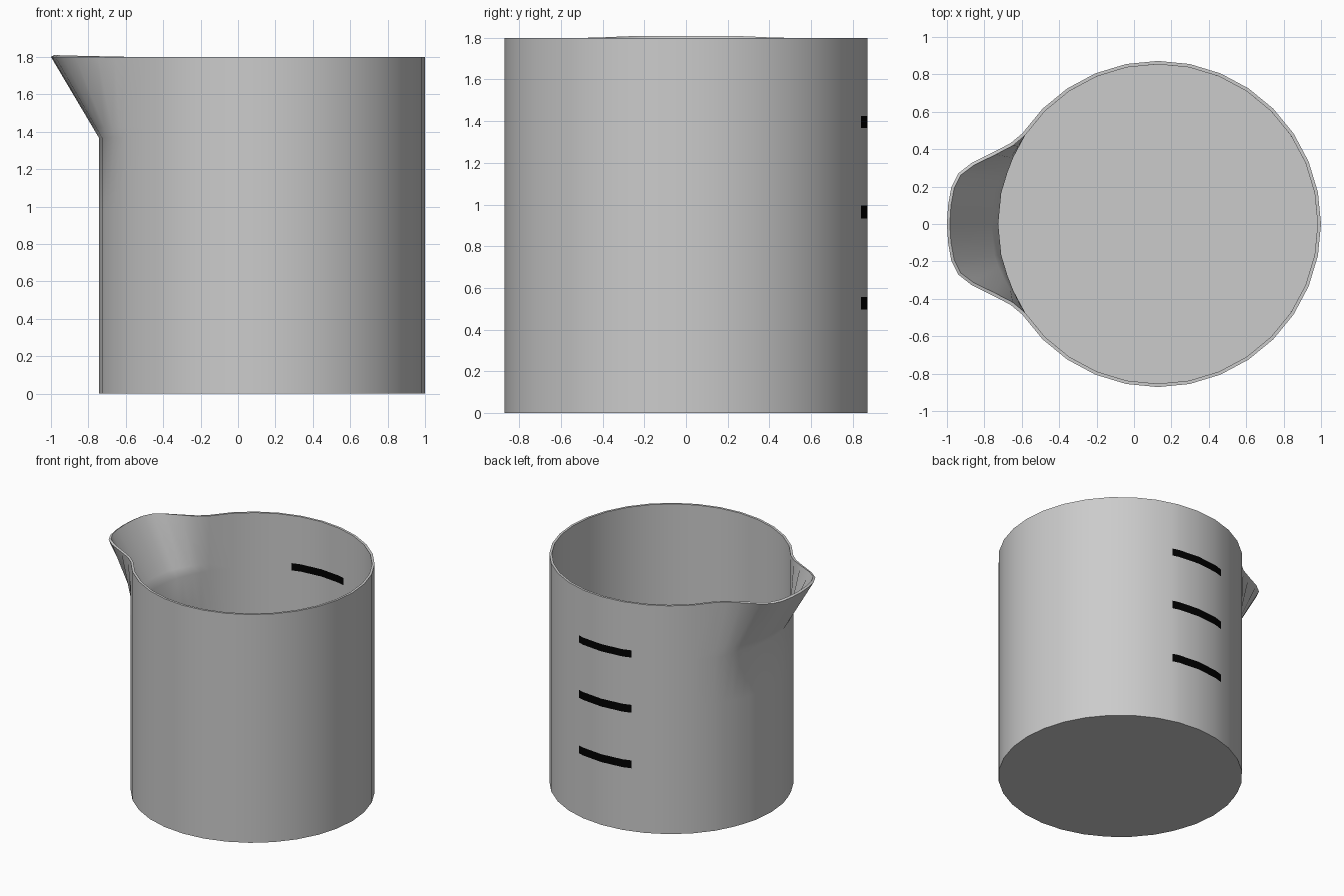
import bpy, bmesh, math
from mathutils import Vector

if "Cube" in bpy.data.objects:
    bpy.data.objects.remove(bpy.data.objects["Cube"])

CX, R, SIDES, WALL = 0.128, 0.872, 32, 0.018
ROWS = [0, 0.495, 0.557, 0.933, 0.995, 1.368, 1.425, 1.8]
SPOUT_ROW = 5              # row where the spout starts to flare
MARK_ROWS = (1, 3, 5)      # bands painted as measuring marks
MARK_K = (6.58, 9.3)       # mark ends, counted in sides from the spout

# Half of the spout lip: side position -> rim point
LIP = {0: (-1.0, 0), 0.5: (-0.994, 0.1), 1: (-0.977, 0.195), 1.35: (-0.94, 0.27),
       1.7: (-0.87, 0.325), 2.2: (-0.75, 0.385), 2.6: (-0.66, 0.432)}


def wall_point(k):
    """Point on the 32-sided outline, k sides clockwise from the spout."""
    def corner(i):
        a = math.pi - i * 2 * math.pi / SIDES
        return Vector((CX + R * math.cos(a), R * math.sin(a)))
    i = math.floor(k)
    return corner(i).lerp(corner(i + 1), k - i)


# Columns: outline corners, mark ends, and the mirrored lip
lip = {k: Vector(p) for k, p in LIP.items()}
lip.update({SIDES - k: Vector((p[0], -p[1])) for k, p in LIP.items() if k})
plain = [k for k in range(SIDES) if 3 <= k <= SIDES - 3]
cols = sorted(set(plain) | set(MARK_K) | set(lip))

# Cup wall with flared spout
bm = bmesh.new()
grid = []
for r, z in enumerate(ROWS):
    t = max(0, (z - ROWS[SPOUT_ROW]) / (ROWS[-1] - ROWS[SPOUT_ROW]))
    ring = []
    for k in cols:
        base = wall_point(k)
        p = base.lerp(lip.get(k, base), t)
        ring.append(bm.verts.new((p.x, p.y, z)))
    grid.append(ring)

n = len(cols)
for r in range(len(ROWS) - 1):
    for j in range(n):
        m = (j + 1) % n
        f = bm.faces.new((grid[r][m], grid[r][j], grid[r + 1][j], grid[r + 1][m]))
        if r in MARK_ROWS and MARK_K[0] <= cols[j] < MARK_K[1]:
            f.material_index = 1
bm.faces.new(grid[0])      # floor

mesh = bpy.data.meshes.new("measuring_cup")
bm.to_mesh(mesh)
bm.free()
cup = bpy.data.objects.new("measuring_cup", mesh)
bpy.context.collection.objects.link(cup)

# Grey body and black marks
for name, c in (("cup_grey", 0.8), ("mark_black", 0.0)):
    mat = bpy.data.materials.new(name)
    mat.diffuse_color = (c, c, c, 1)
    mat.use_nodes = True
    mat.node_tree.nodes["Principled BSDF"].inputs["Base Color"].default_value = mat.diffuse_color
    mesh.materials.append(mat)

# Wall thickness
solid = cup.modifiers.new("wall", 'SOLIDIFY')
solid.thickness = WALL
solid.offset = -1
solid.use_even_offset = True

bpy.context.view_layer.objects.active = cup
cup.select_set(True)
bpy.ops.object.modifier_apply(modifier="wall")
bpy.ops.object.shade_smooth_by_angle(angle=math.radians(40))
